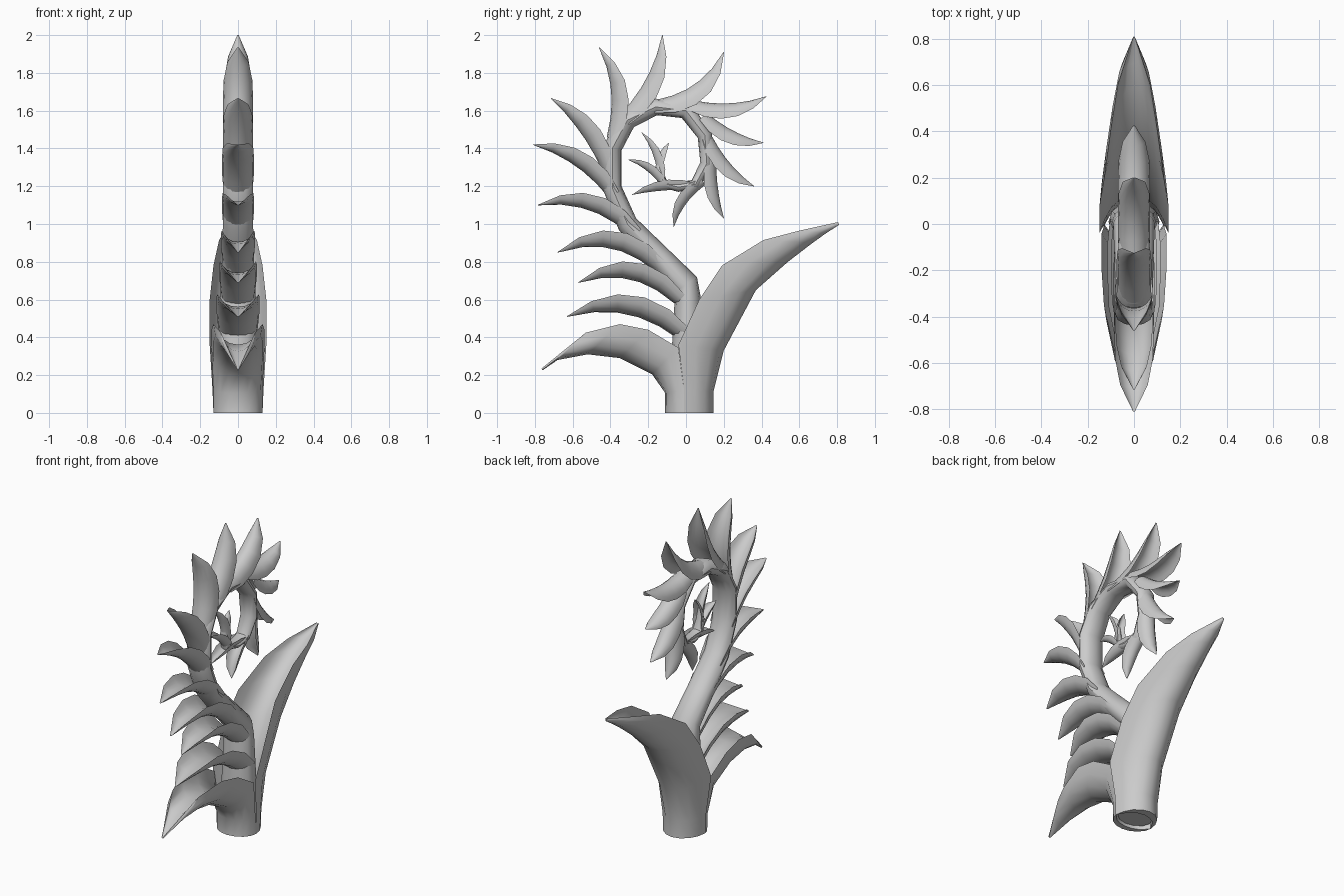
import bpy, bmesh, math
from mathutils import Vector


def loft(name, rings):
    """Skin a list of equal-length closed rings and cap both ends."""
    bm = bmesh.new()
    rows = [[bm.verts.new(p) for p in ring] for ring in rings]
    n = len(rows[0])
    for a, b in zip(rows, rows[1:]):
        for i in range(n):
            j = (i + 1) % n
            bm.faces.new((a[i], a[j], b[j], b[i]))
    bm.faces.new(rows[0][::-1])
    bm.faces.new(rows[-1])
    bmesh.ops.recalc_face_normals(bm, faces=bm.faces)
    me = bpy.data.meshes.new(name)
    bm.to_mesh(me)
    bm.free()
    ob = bpy.data.objects.new(name, me)
    bpy.context.collection.objects.link(ob)
    bpy.ops.object.select_all(action='DESELECT')
    ob.select_set(True)
    bpy.context.view_layer.objects.active = ob
    bpy.ops.object.shade_smooth_by_angle(angle=math.radians(40))
    return ob


def channel(keel, rim, w):
    """Crescent section: convex at the keel, hollow between the two rims."""
    ring = []
    for k in range(9):
        t = math.pi * (k / 8 - 0.5)
        p = rim.lerp(keel, math.cos(t))
        ring.append((w * math.sin(t), p.x, p.y))
    for k in range(7, 0, -1):
        t = math.pi * (k / 8 - 0.5)
        p = rim.lerp(keel, 0.68 * math.cos(t))
        ring.append((0.9 * w * math.sin(t), p.x, p.y))
    return ring


def rail_leaf(name, rows):
    # row: keel y, keel z, rim y, rim z, half width
    loft(name, [channel(Vector(r[:2]), Vector(r[2:4]), r[4]) for r in rows])


def path_normal(pts, i):
    d = (pts[min(i + 1, len(pts) - 1)] - pts[max(i - 1, 0)]).normalized()
    return Vector((d.y, -d.x))


# Curled stem: y, z, half width in x, half thickness in the curl plane
STEM = [
    (0.01, 0.02, .11, .085), (0.01, 0.25, .11, .09), (0.01, 0.60, .095, .07),
    (0.0, 0.68, .09, .07), (-.14, .82, .085, .065), (-.31, 1.0, .08, .055),
    (-.39, 1.19, .08, .05), (-.39, 1.40, .08, .05), (-.31, 1.55, .075, .05),
    (-.16, 1.62, .07, .045), (0, 1.60, .065, .045), (.10, 1.47, .06, .04),
    (.11, 1.32, .055, .035), (.05, 1.21, .045, .03), (-.04, 1.195, .04, .025),
    (-.12, 1.215, .035, .025), (-.145, 1.29, .025, .02), (-.14, 1.36, .01, .01)]
pts = [Vector(s[:2]) for s in STEM]
rings = []
for i, (y, z, rx, rn) in enumerate(STEM):
    nrm = path_normal(pts, i)
    ring = []
    for k in range(12):
        a = math.tau * k / 12
        p = pts[i] + nrm * rn * math.sin(a)
        ring.append((rx * math.cos(a), p.x, p.y))
    rings.append(ring)
loft("stem", rings)

# Large back leaf and lowest front leaf, both sheathing the base
rail_leaf("large_back_leaf", [
    (.145, 0, -.01, 0, .13), (.145, .11, -.01, .12, .135),
    (.20, .33, -.04, .36, .15), (.37, .65, .07, .60, .15),
    (.54, .80, .19, .78, .13), (.67, .90, .41, .915, .10),
    (.74, .95, .60, .965, .07), (.81, .995, .805, 1.01, .005)])
rail_leaf("lowest_front_leaf", [
    (-.11, 0, 0, 0, .13), (-.11, .105, -.01, .12, .13),
    (-.18, .205, -.04, .345, .14), (-.35, .29, -.20, .44, .14),
    (-.52, .31, -.35, .47, .13), (-.68, .28, -.53, .425, .09),
    (-.76, .225, -.765, .235, .005)])

# Leaves along the stem: base y z, tip y z, bend, thickness, half width
LEAVES = [
    (0.0, .41, -.63, .51, .18, .11, .115), (-.03, .60, -.57, .69, .20, .10, .10),
    (-.12, .76, -.68, .85, .20, .10, .09), (-.26, .95, -.785, 1.10, .17, .09, .085),
    (-.38, 1.155, -.81, 1.42, .13, .09, .085), (-.41, 1.29, -.715, 1.665, .11, .095, .08),
    (-.39, 1.45, -.46, 1.935, .15, .09, .08), (-.34, 1.54, -.125, 2.0, .13, .095, .075),
    (-.17, 1.62, .20, 1.91, .18, .095, .07), (.02, 1.63, .425, 1.675, .13, .08, .07),
    (.09, 1.57, .41, 1.43, .12, .075, .065), (.11, 1.46, .36, 1.20, .12, .075, .06),
    (.135, 1.34, .20, 1.03, .10, .07, .055), (.09, 1.225, -.065, .985, .14, .06, .045),
    (.04, 1.20, -.285, 1.155, .08, .055, .04), (-.11, 1.20, -.305, 1.34, .13, .045, .035),
    (-.13, 1.225, -.235, 1.485, .12, .045, .03), (-.145, 1.28, -.09, 1.43, -.07, .04, .025)]
THICK = (.7, .95, 1, .88, .55, .03)
WIDTH = (.9, 1, 1, .95, .7, .05)
for num, (by, bz, ty, tz, bend, thick, width) in enumerate(LEAVES, 1):
    base, chord = Vector((by, bz)), Vector((ty - by, tz - bz))
    side = Vector((chord.y, -chord.x))
    mid = [base + chord * s + side * bend * 4 * s * (1 - s)
           for s in (0, .2, .4, .6, .8, 1)]
    rings = []
    for i, c in enumerate(mid):
        off = path_normal(mid, i) * thick * THICK[i] / 2
        rings.append(channel(c - off, c + off, width * WIDTH[i]))
    loft(f"stem_leaf_{num:02d}", rings)
